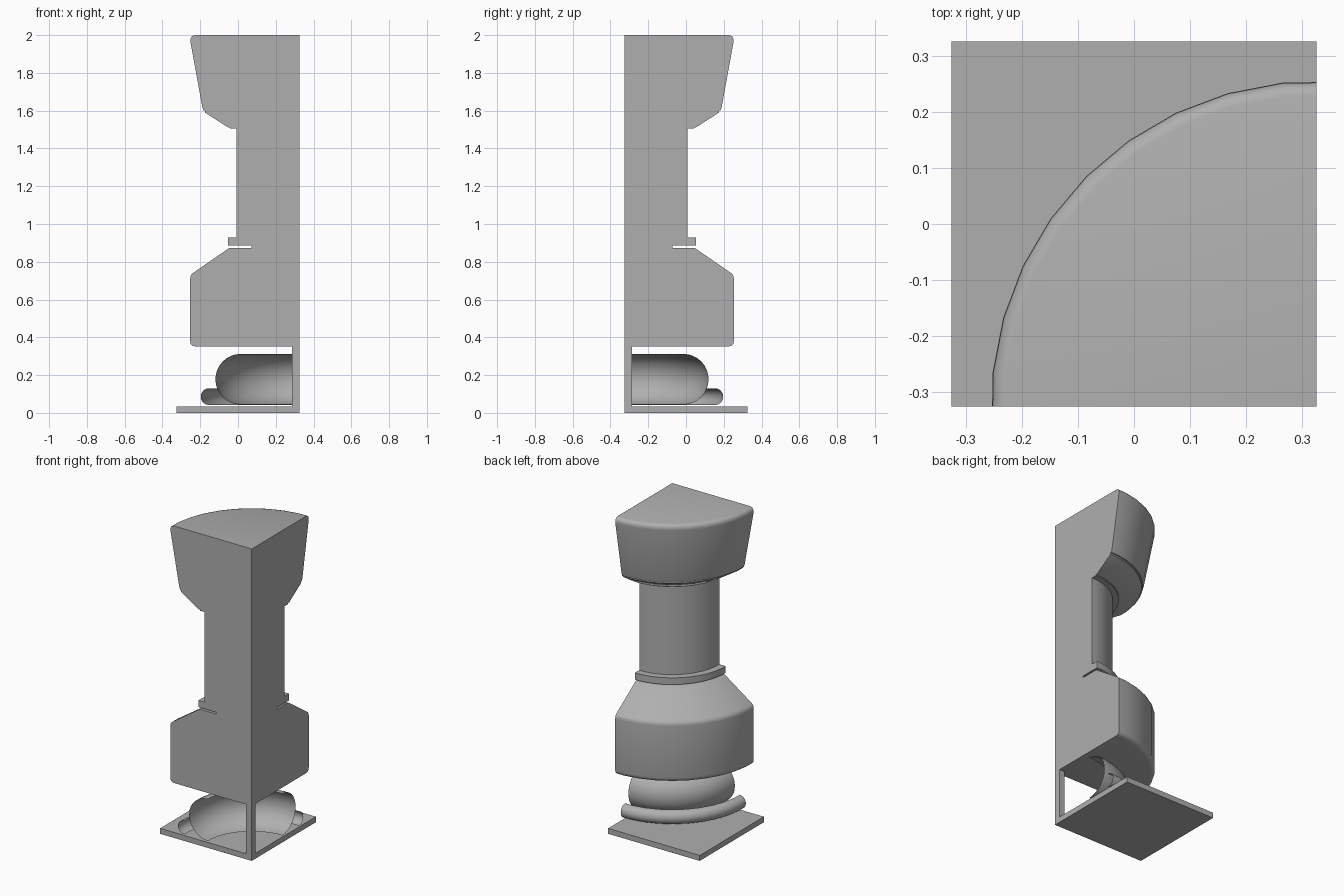
import bpy, bmesh
from math import sin, cos, pi, radians

if "Cube" in bpy.data.objects:
    bpy.data.objects.remove(bpy.data.objects["Cube"])

AX, AY = 0.325, -0.325          # column axis sits on the front right corner
STEP = 360 / 37
STEPS = [0] + [45 + STEP * i for i in range(-4, 5)] + [90]

GREY = bpy.data.materials.new("dark_grey")
GREY.diffuse_color = (0.43, 0.43, 0.43, 1)
GREY.use_nodes = True
GREY.node_tree.nodes["Principled BSDF"].inputs["Base Color"].default_value = GREY.diffuse_color


def finish(name, bm, smooth=True):
    me = bpy.data.meshes.new(name)
    bm.to_mesh(me)
    bm.free()
    me.materials.append(GREY)
    ob = bpy.data.objects.new(name, me)
    bpy.context.collection.objects.link(ob)
    if smooth:
        bpy.ops.object.select_all(action='DESELECT')
        ob.select_set(True)
        bpy.context.view_layer.objects.active = ob
        bpy.ops.object.shade_smooth_by_angle(angle=radians(40))
    return ob


def quarter(name, profile, solid=True):
    """Sweep an (r, z) profile through the quarter turn; cap the cut planes if solid."""
    bm = bmesh.new()
    rings = []
    for a in STEPS:
        k = cos(radians(STEP / 2)) if a in (0, 90) else 1
        t = radians(90 + a)
        rings.append([bm.verts.new((AX + r * k * cos(t), AY + r * k * sin(t), z))
                      for r, z in profile])
    n = len(profile)
    for a, b in zip(rings, rings[1:]):
        for i in range(n if solid else n - 1):
            j = (i + 1) % n
            if profile[i][0] == 0 and profile[j][0] == 0:
                continue
            bm.faces.new((a[i], a[j], b[j], b[i]))
    if solid:
        bm.faces.new(rings[0])
        bm.faces.new(rings[-1][::-1])
    bmesh.ops.remove_doubles(bm, verts=bm.verts, dist=1e-5)
    bmesh.ops.recalc_face_normals(bm, faces=bm.faces)
    return finish(name, bm)


def box(name, lo, hi):
    bm = bmesh.new()
    bmesh.ops.create_cube(bm, size=1)
    for v in bm.verts:
        v.co = [(l + h) / 2 + c * (h - l) for l, h, c in zip(lo, hi, v.co)]
    return finish(name, bm, False)


def bulge(name, big_r, tube, zc, n=16):
    """Outward half-round moulding, open towards the axis."""
    quarter(name, [(big_r + tube * sin(pi * i / n), zc - tube * cos(pi * i / n))
                   for i in range(n + 1)], False)


# square floor plate and corner post
box("base_plate", (-0.325, -0.325, 0), (0.325, 0.325, 0.035))
box("corner_post", (0.285, -0.325, 0.035), (0.325, -0.285, 0.353))

# base mouldings
bulge("lower_moulding", 0.48, 0.044, 0.086)
bulge("upper_moulding", 0.312, 0.134, 0.178)

# drum, slot, collar, shaft and flared capital in one turned profile
quarter("column_body", [
    (0, 0.352), (0.555, 0.352), (0.567, 0.355), (0.577, 0.365), (0.58, 0.378),
    (0.58, 0.71), (0.579, 0.722), (0.574, 0.732), (0.565, 0.741), (0.38, 0.868),
    (0.368, 0.874), (0.255, 0.874), (0.255, 0.885), (0.38, 0.885), (0.38, 0.928),
    (0.335, 0.928), (0.335, 1.506), (0.37, 1.506), (0.37, 1.512), (0.38, 1.512),
    (0.502, 1.59), (0.502, 1.6), (0.51, 1.6), (0.516, 1.62), (0.579, 1.965),
    (0.579, 1.976), (0.576, 1.987), (0.568, 1.996), (0.555, 2.0), (0, 2.0)])
